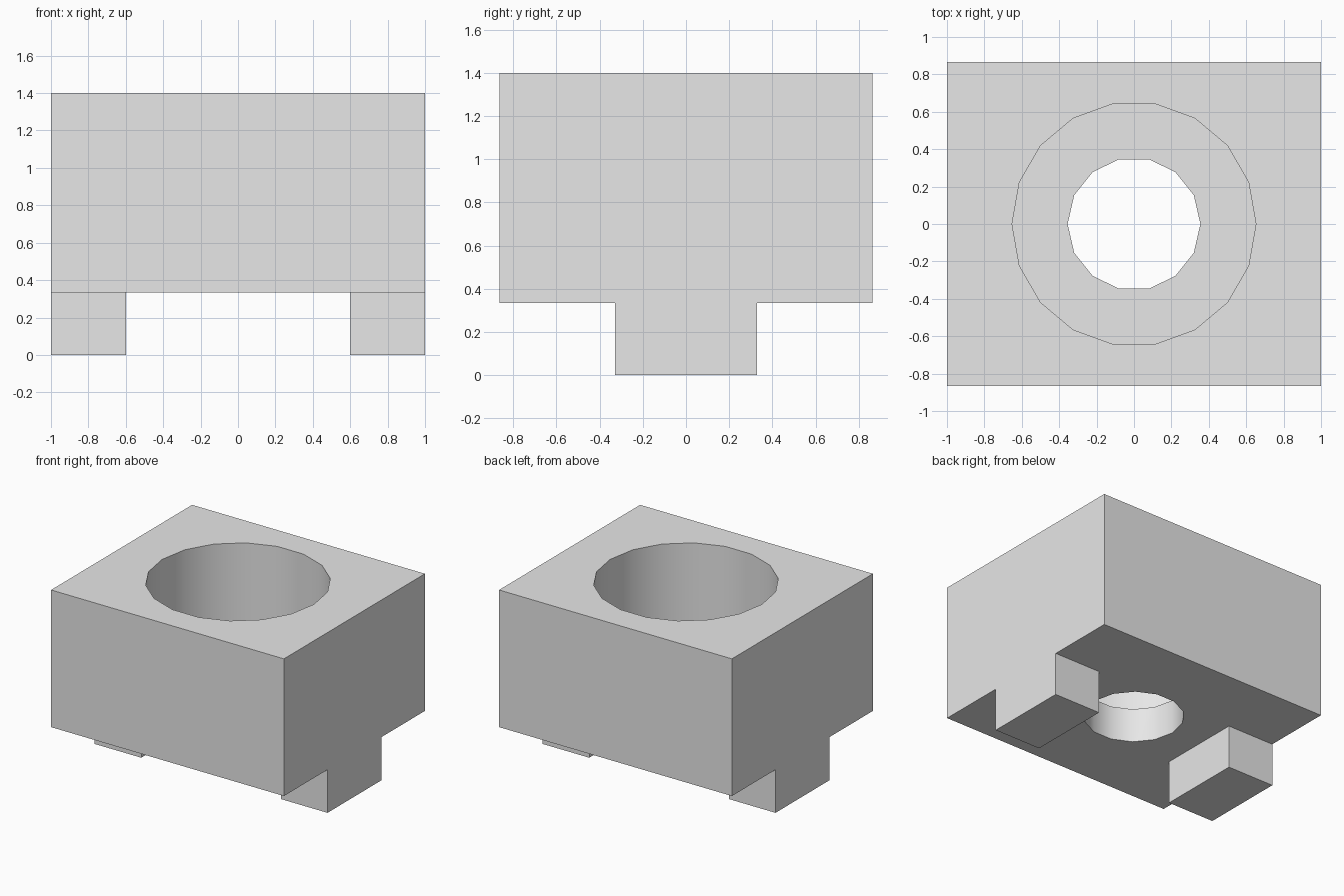
import bpy
import math

if "Cube" in bpy.data.objects:
    bpy.data.objects.remove(bpy.data.objects["Cube"])

grey = bpy.data.materials.new("light_grey")
grey.diffuse_color = (0.8, 0.8, 0.8, 1)
grey.use_nodes = True
grey.node_tree.nodes["Principled BSDF"].inputs["Base Color"].default_value = grey.diffuse_color

BASE, STEP, TOP = 0.335, 0.60, 1.40   # underside, counterbore floor, top


def box(name, x0, x1, y0, y1, z0, z1):
    bpy.ops.mesh.primitive_cube_add(
        size=1, location=((x0 + x1) / 2, (y0 + y1) / 2, (z0 + z1) / 2))
    ob = bpy.context.object
    ob.name = name
    ob.scale = (x1 - x0, y1 - y0, z1 - z0)
    bpy.ops.object.transform_apply(location=True, rotation=True, scale=True)
    ob.data.materials.append(grey)
    return ob


def cylinder(name, sides, radius, z0, z1):
    bpy.ops.mesh.primitive_cylinder_add(
        vertices=sides, radius=radius, depth=z1 - z0,
        location=(0, 0, (z0 + z1) / 2), rotation=(0, 0, math.pi / 2))
    ob = bpy.context.object
    ob.name = name
    ob.data.materials.append(grey)
    return ob


def combine(target, tool, operation):
    mod = target.modifiers.new(tool.name, 'BOOLEAN')
    mod.operation = operation
    mod.solver = 'EXACT'
    mod.object = tool
    bpy.context.view_layer.objects.active = target
    bpy.ops.object.modifier_apply(modifier=mod.name)
    bpy.data.objects.remove(tool)


# Main block
block = box("block", -1, 1, -0.865, 0.865, BASE, TOP)

# Wide counterbore and narrow through hole
combine(block, cylinder("counterbore", 18, 0.652, STEP, TOP + 0.2), 'DIFFERENCE')
combine(block, cylinder("through_hole", 14, 0.355, BASE - 0.2, STEP + 0.2), 'DIFFERENCE')

# Two feet, flush with the block's left and right sides
for name, x0, x1 in (("left_foot", -1, -0.6), ("right_foot", 0.6, 1)):
    combine(block, box(name, x0, x1, -0.33, 0.33, 0, BASE + 0.1), 'UNION')

# Smooth bore walls, crisp edges elsewhere
bpy.ops.object.select_all(action='DESELECT')
block.select_set(True)
bpy.context.view_layer.objects.active = block
bpy.ops.object.shade_smooth_by_angle(angle=math.radians(30))
